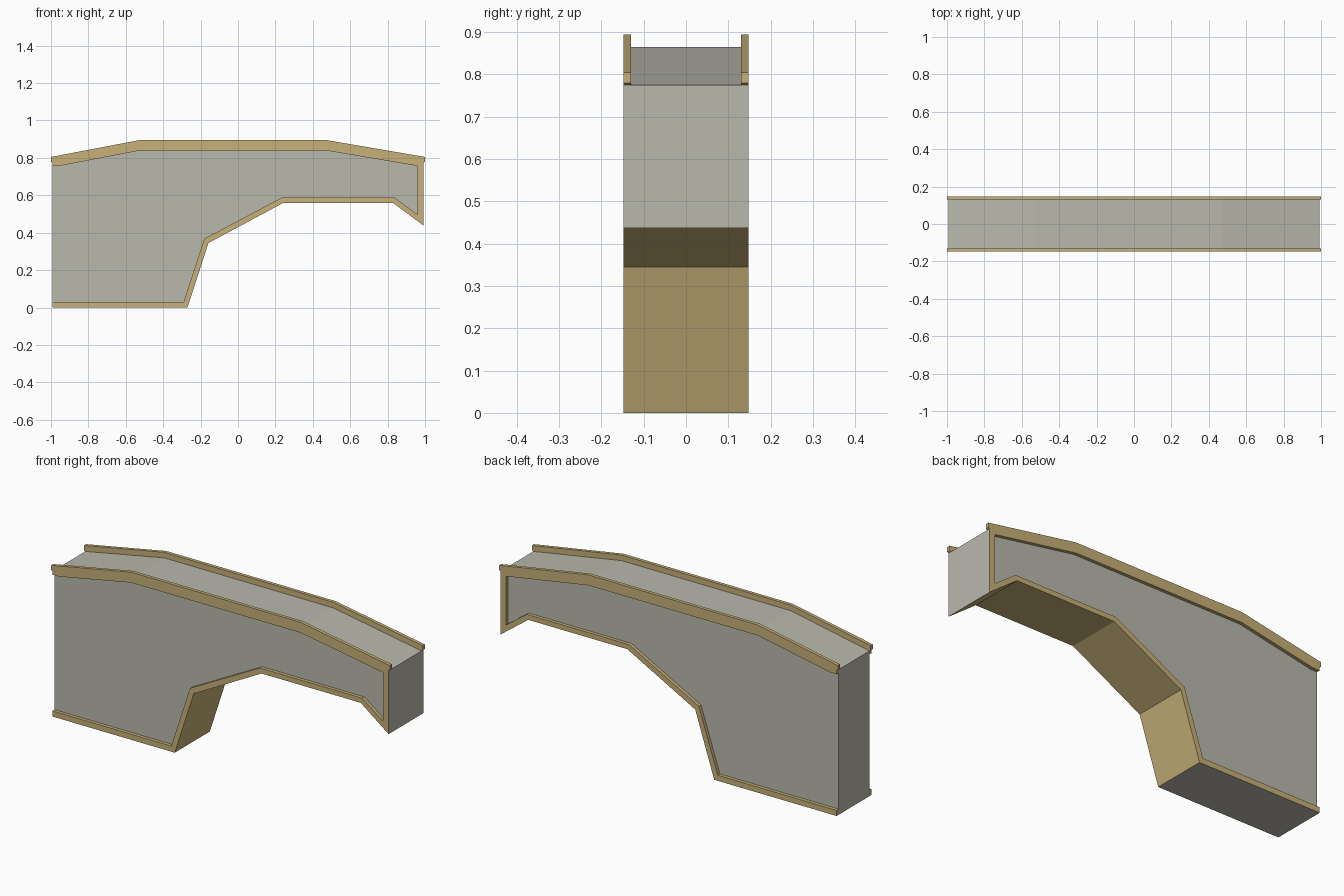
import bpy
import bmesh

cube = bpy.data.objects.get("Cube")
if cube:
    bpy.data.objects.remove(cube, do_unlink=True)


def make_material(name, colour):
    mat = bpy.data.materials.new(name)
    mat.use_nodes = True
    mat.diffuse_color = colour
    mat.node_tree.nodes["Principled BSDF"].inputs["Base Color"].default_value = colour
    return mat


GREY = make_material("stone grey", (0.49, 0.48, 0.42, 1))
TAN = make_material("sandy tan", (0.57, 0.44, 0.19, 1))

HALF_CORE, HALF_WIDTH = 0.13, 0.148
END = 0.993      # end walls, just inside the rail tips


def prism(name, profile, y0, y1, pick_material):
    """Extrude an (x, z) profile along y; pick_material gives 0 grey, 1 tan."""
    bm = bmesh.new()
    base = bm.faces.new([bm.verts.new((x, y0, z)) for x, z in profile])
    result = bmesh.ops.extrude_face_region(bm, geom=[base], use_keep_orig=True)
    moved = [v for v in result["geom"] if isinstance(v, bmesh.types.BMVert)]
    bmesh.ops.translate(bm, verts=moved, vec=(0, y1 - y0, 0))
    bmesh.ops.recalc_face_normals(bm, faces=bm.faces)
    for face in bm.faces:
        face.material_index = pick_material(face.normal, face.calc_center_median())
    mesh = bpy.data.meshes.new(name)
    bm.to_mesh(mesh)
    bm.free()
    mesh.materials.append(GREY)
    mesh.materials.append(TAN)
    obj = bpy.data.objects.new(name, mesh)
    bpy.context.collection.objects.link(obj)
    return obj


# Underside from the foot to the far tip, and the matching inner trim edge
underside = [(-END, 0), (-0.27, 0), (-0.158, 0.345), (0.243, 0.56),
             (0.828, 0.56), (END, 0.437)]
inner_edge = [(-END, 0.03), (-0.291, 0.03), (-0.18, 0.368), (0.233, 0.587),
              (0.837, 0.587), (0.96, 0.497)]

# Core: grey block with the arched underside faced in tan
core_top = [(END, 0.775), (0.473, 0.865), (-0.527, 0.865), (-END, 0.775)]


def core_colour(normal, centre):
    flat_foot = centre.z < 0.01
    soffit = abs(normal.y) < 0.5 and (normal.z < -0.2) and not flat_foot
    return int(soffit)


prism("wall_core", underside + core_top, -HALF_CORE, HALF_CORE, core_colour)

# Raised side trim: top rail, end post, arch edging and base strip in one plate
rail_top = [(END, 0.775), (1, 0.78), (1, 0.805), (0.473, 0.895),
            (-0.527, 0.895), (-1, 0.805), (-1, 0.78), (-END, 0.775)]
rail_under = [(-END, 0.757), (-0.955, 0.757), (-0.527, 0.839),
              (0.473, 0.839), (0.96, 0.757)]
trim_profile = underside + rail_top + rail_under + inner_edge[::-1]


def trim_colour(normal, centre):
    base = normal.z < -0.9 and centre.z < 0.01
    end_wall = normal.x > 0.9 and centre.x > 0.98 and centre.z < 0.77
    return int(not (base or end_wall))


for side, sign in (("front", -1), ("back", 1)):
    prism(side + "_trim", trim_profile, sign * HALF_CORE, sign * HALF_WIDTH, trim_colour)
